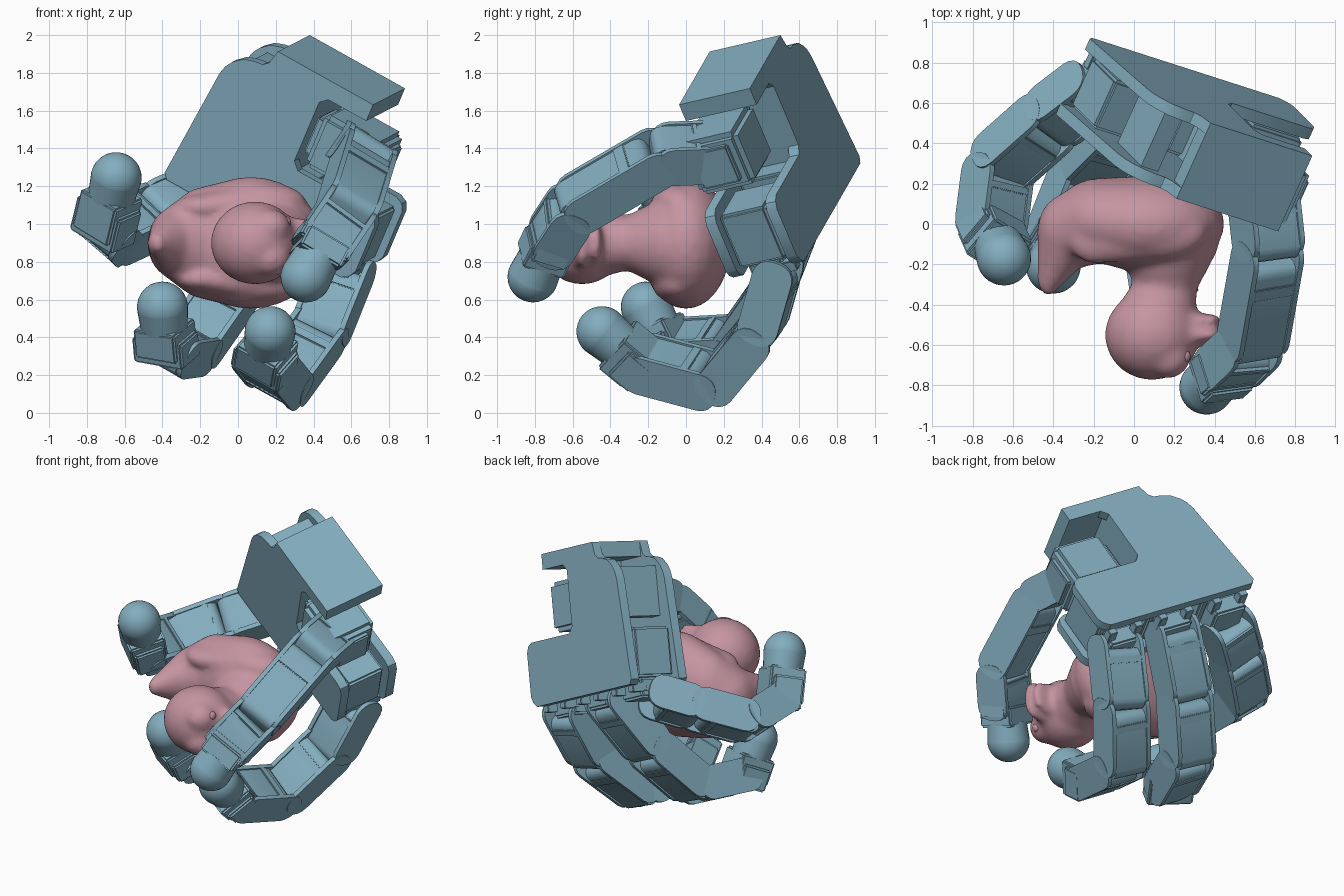
import bpy, bmesh, math
from mathutils import Vector as V, Matrix as M

if "Cube" in bpy.data.objects:
    bpy.data.objects.remove(bpy.data.objects["Cube"])


def material(name, rgb):
    m = bpy.data.materials.new(name)
    m.diffuse_color = (*rgb, 1)
    m.use_nodes = True
    m.node_tree.nodes["Principled BSDF"].inputs["Base Color"].default_value = m.diffuse_color
    return m


BLUE = material("steel_blue", (0.23, 0.42, 0.52))
PINK = material("rose", (0.56, 0.30, 0.36))


def finish(bm, name, mat, angle=30):
    bmesh.ops.recalc_face_normals(bm, faces=bm.faces)
    me = bpy.data.meshes.new(name)
    bm.to_mesh(me)
    bm.free()
    ob = bpy.data.objects.new(name, me)
    bpy.context.collection.objects.link(ob)
    me.materials.append(mat)
    me.shade_smooth()
    me.set_sharp_from_angle(angle=math.radians(angle))
    return ob


def frame(x, y, z, o):
    m = M((x, y, z)).transposed().to_4x4()
    m.translation = o
    return m


def prism(bm, pts, lo, hi, place):
    """Extrude a 2D outline; place maps (a, b, depth) to 3D."""
    lower = [bm.verts.new(place(a, b, lo)) for a, b in pts]
    upper = [bm.verts.new(place(a, b, hi)) for a, b in pts]
    bm.faces.new(lower)
    bm.faces.new(upper[::-1])
    n = len(pts)
    for i in range(n):
        j = (i + 1) % n
        bm.faces.new((lower[i], lower[j], upper[j], upper[i]))


def box(bm, mat, lo, hi, bev=0.015):
    lo, hi = V(lo), V(hi)
    c, s = (lo + hi) / 2, hi - lo
    g = bmesh.ops.create_cube(bm, size=1, matrix=mat @ M.Translation(c) @ M.Diagonal((*s, 1)))
    if bev:
        edges = list({e for v in g['verts'] for e in v.link_edges})
        bmesh.ops.bevel(bm, geom=edges, offset=bev, segments=2, affect='EDGES')


# palm frame: u across, v towards the grasp, w towards the fingers
u = V((0.84, -0.27, -0.47)).normalized()
v = V((-0.43, -0.88, -0.19))
v = (v - u * v.dot(u)).normalized()
w = u.cross(v)
PALM = frame(u, v, w, V((0.38, 0.5, 2.0)))

outline = [(0, 0), (.6, 0), (.6, .1), (.36, .1), (.32, .14), (.32, .5), (.36, .54), (.81, .54),
           (.85, .56), (.87, .6), (.87, .88), (.85, .92), (.81, .95), (-.29, .95), (-.315, .92),
           (-.25, .27), (-.235, .22), (-.21, .18), (-.16, .135), (-.1, .115), (-.05, .108), (-.02, .08)]
in_palm = lambda a, b, d: PALM @ V((a, d, b))

# palm plates, front and back
for name, lo, hi in (("palm_back_plate", 0, .06), ("palm_front_plate", .36, .42)):
    bm = bmesh.new()
    prism(bm, outline, lo, hi, in_palm)
    finish(bm, name, BLUE)

# wrist wall and inner webs
bm = bmesh.new()
box(bm, PALM, (0, 0, 0), (.6, .42, .1), 0)
box(bm, PALM, (.24, .03, .05), (.32, .39, .9), 0)
box(bm, PALM, (-.16, .03, .18), (-.06, .39, .5), 0)
finish(bm, "wrist_wall", BLUE)

# knuckle motors between the plates
for i, a in enumerate((-.12, .3, .69)):
    bm = bmesh.new()
    box(bm, PALM, (a - .15, .08, .58), (a + .15, .35, .9))
    box(bm, PALM, (a - .12, .12, .9), (a + .12, .32, 1.03))
    for s in (-1, 1):
        box(bm, PALM, (a + s * .1 - .03, .05, .93), (a + s * .1 + .03, .16, .99), .005)
    finish(bm, f"knuckle_motor_{i + 1}", BLUE)

# thumb base motor in the cutout
bm = bmesh.new()
box(bm, PALM, (.38, .12, .17), (.74, .45, .49), .03)
box(bm, PALM, (.34, .18, .22), (.77, .4, .44), .01)
finish(bm, "thumb_base_motor", BLUE)


def link_frame(a, b, axis):
    z = (b - a).normalized()
    x = (axis - z * axis.dot(z)).normalized()
    return frame(x, z.cross(x), z, a), (b - a).length


def stadium(t, z0, z1, c=.07, n=4):
    """Rounded bar outline: half height t, from z0 to z1, corner radius c."""
    pts = []
    for cy, cz, start in ((t - c, z1 - c, 0), (c - t, z1 - c, 90), (c - t, z0 + c, 180), (t - c, z0 + c, 270)):
        for k in range(n + 1):
            g = math.radians(start + 90 * k / n)
            pts.append((cy + c * math.cos(g), cz + c * math.sin(g)))
    return pts


def finger_link(name, a, b, axis):
    mat, L = link_frame(a, b, axis)
    bm = bmesh.new()
    put = lambda y, z, d: mat @ V((d, y, z))
    # two side plates, motor body, cover strip
    for s in (-1, 1):
        prism(bm, stadium(.11, -.04, L + .05, .09), s * .132 - .014, s * .132 + .014, put)
    prism(bm, stadium(.1, .06, L + .06, .06), -.118, .118, put)
    box(bm, mat, (-.125, -.108, L * .3), (.125, .108, L * .42), .005)
    finish(bm, name, BLUE)


def fingertip(name, a, b, axis):
    mat, L = link_frame(a, b, axis)
    bm = bmesh.new()
    top = max(L - .16, .05)
    box(bm, mat, (-.15, -.1, -.06), (.15, .1, top), .012)
    box(bm, mat, (-.125, -.12, -.02), (.125, .12, top + .06), .012)
    bmesh.ops.create_cone(bm, cap_ends=True, segments=32, radius1=.125, radius2=.135, depth=.12,
                          matrix=mat @ M.Translation((0, 0, L - .06)))
    bmesh.ops.create_uvsphere(bm, u_segments=32, v_segments=16, radius=.135,
                              matrix=mat @ M.Translation((0, 0, L)))
    finish(bm, name, BLUE)


digits = {
    "first_finger": ((.7, -.38, -.6), [(-.2, .68, 1.15), (-.41, .52, 1.06), (-.67, .29, .94),
                                       (-.71, -.02, .98), (-.645, -.17, 1.245)]),
    "second_finger": (u, [(.2, .6, 1.02), (-.03, .46, .66), (-.24, .25, .36),
                          (-.38, -.1, .34), (-.4, -.21, .56)]),
    "third_finger": (u, [(.58, .5, .8), (.44, .4, .45), (.23, .16, .16),
                         (.14, -.25, .27), (.17, -.445, .43)]),
    "thumb": ((.8, .1, -.5), [(.64, .15, 1.38), (.67, -.12, 1.37), (.585, -.6, 1.09),
                              (.45, -.73, .89), (.36, -.81, .72)]),
}
for name, (axis, pts) in digits.items():
    pts = [V(p) for p in pts]
    for i in range(len(pts) - 2):
        finger_link(f"{name}_link_{i + 1}", pts[i], pts[i + 1], V(axis))
    fingertip(f"{name}_tip", pts[-2], pts[-1], V(axis))


# toy bird: blended ellipsoids, lying on its side (its up is -y, it faces +x)
def blob(bm, c, r):
    bmesh.ops.create_uvsphere(bm, u_segments=24, v_segments=14, radius=1,
                              matrix=M.Translation(c) @ M.Diagonal((*r, 1)))


def chain(bm, keys, steps=4):
    for (c0, r0), (c1, r1) in zip(keys, keys[1:]):
        for k in range(steps + 1):
            blob(bm, V(c0).lerp(V(c1), k / steps), V(r0).lerp(V(r1), k / steps))


bm = bmesh.new()
blob(bm, (.07, 0, .9), (.38, .24, .35))
chain(bm, [((.06, 0, .9), (.34, .24, .35)), ((-.16, .02, .9), (.24, .21, .3)),
           ((-.33, -.04, .9), (.15, .19, .19)), ((-.425, -.26, .9), (.055, .1, .07))])
chain(bm, [((.17, -.1, .9), (.25, .16, .24)), ((.16, -.3, .9), (.155, .12, .14)),
           ((.11, -.45, .9), (.2, .14, .18))])
blob(bm, (.09, -.55, .9), (.235, .225, .22))
for s in (-1, 1):
    # wings and brows
    chain(bm, [((.12, -.04, .9 + s * .22), (.24, .14, .1)), ((-.18, -.07, .9 + s * .19), (.15, .13, .07))])
    blob(bm, (.17, -.66, .9 + s * .08), (.11, .105, .1))
# upper and lower bill
chain(bm, [((.24, -.55, .9), (.08, .08, .15)), ((.375, -.55, .9), (.065, .04, .13))], 3)
chain(bm, [((.24, -.49, .9), (.08, .06, .13)), ((.37, -.475, .9), (.06, .03, .1))], 3)
bird = finish(bm, "bird_body", PINK, 180)
r = bird.modifiers.new("blend", 'REMESH')
r.mode = 'VOXEL'
r.voxel_size = 0.02
r.use_smooth_shade = True
sm = bird.modifiers.new("soften", 'SMOOTH')
sm.factor, sm.iterations = 0.5, 7

# eyes
bm = bmesh.new()
for s in (-1, 1):
    blob(bm, (.25, -.655, .9 + s * .11), (.03, .035, .03))
finish(bm, "bird_eyes", PINK, 180)
